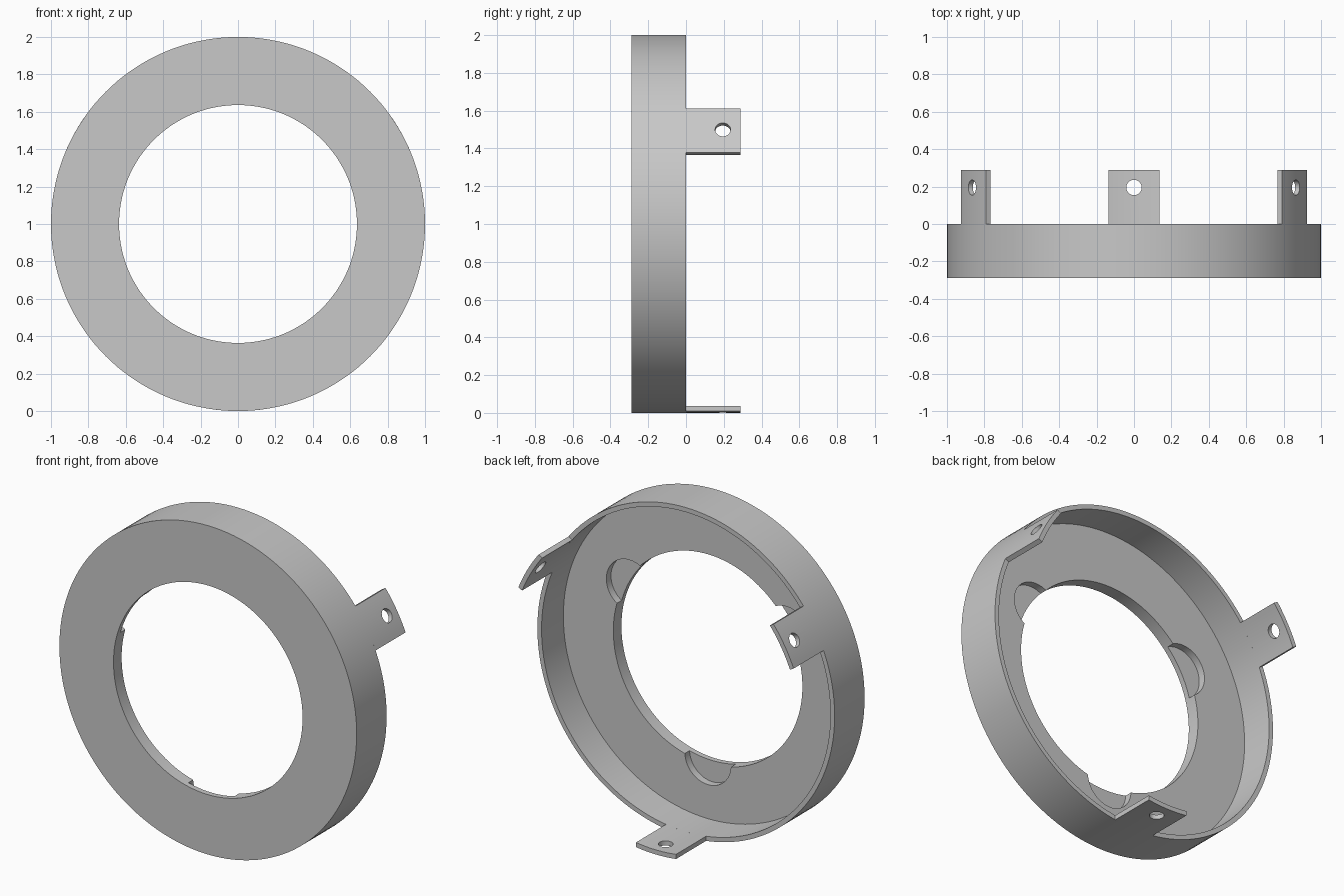
import bpy, bmesh
from math import sin, cos, pi, radians, asin
from mathutils import Matrix

if "Cube" in bpy.data.objects:
    bpy.data.objects.remove(bpy.data.objects["Cube"])

OUTER, WALL, HOLE = 1.0, 0.972, 0.636       # radii
FRONT, FLOOR, BACK = -0.288, -0.21, 0.288   # depths along y
TAB_HALF = 0.135
SEGMENTS = 144
TURNS = {"lower": 0, "left": radians(-120), "right": radians(120)}

grey = bpy.data.materials.new("plain grey")
grey.use_nodes = True
colour = (0.58, 0.58, 0.58, 1)
grey.diffuse_color = colour
grey.node_tree.nodes["Principled BSDF"].inputs["Base Color"].default_value = colour


def make_object(name, bm):
    bmesh.ops.recalc_face_normals(bm, faces=bm.faces)
    mesh = bpy.data.meshes.new(name)
    bm.to_mesh(mesh)
    bm.free()
    mesh.materials.append(grey)
    obj = bpy.data.objects.new(name, mesh)
    bpy.context.collection.objects.link(obj)
    obj.location.z = OUTER
    return obj


def activate(obj):
    bpy.ops.object.select_all(action='DESELECT')
    obj.select_set(True)
    bpy.context.view_layer.objects.active = obj


def cylinder(name, radius, depth, matrix):
    bm = bmesh.new()
    bmesh.ops.create_cone(bm, cap_ends=True, segments=48, radius1=radius,
                          radius2=radius, depth=depth, matrix=matrix)
    obj = make_object(name, bm)
    obj.hide_render = True
    return obj


def cut(target, cutter):
    bpy.context.view_layer.update()
    mod = target.modifiers.new("cut", 'BOOLEAN')
    mod.operation, mod.solver, mod.object = 'DIFFERENCE', 'EXACT', cutter
    activate(target)
    bpy.ops.object.modifier_apply(modifier=mod.name)
    bpy.data.objects.remove(cutter)


def finish(obj):
    activate(obj)
    bpy.ops.object.shade_smooth_by_angle(angle=radians(30))


# Ring: L-shaped section turned around the y axis
section = [(HOLE, FRONT), (OUTER, FRONT), (OUTER, 0), (WALL, 0),
           (WALL, FLOOR), (HOLE, FLOOR)]
bm = bmesh.new()
loops = []
for i in range(SEGMENTS):
    a = 2 * pi * i / SEGMENTS
    loops.append([bm.verts.new((r * cos(a), y, r * sin(a))) for r, y in section])
for i, here in enumerate(loops):
    there = loops[(i + 1) % SEGMENTS]
    for j in range(len(section)):
        k = (j + 1) % len(section)
        bm.faces.new((here[j], here[k], there[k], there[j]))
ring = make_object("ring_housing", bm)

# Round pockets sunk into the floor beside the opening
for side, turn in TURNS.items():
    place = Matrix.Translation((0, -0.155, -0.61)) @ Matrix.Rotation(pi / 2, 4, 'X')
    cutter = cylinder("pocket_cutter", 0.155, 0.2, place)
    cutter.rotation_euler.y = turn
    cut(ring, cutter)
finish(ring)


# Mounting tabs: curved strips with parallel sides and a screw hole
def arc(bm, radius, steps=12):
    half = asin(TAB_HALF / radius)
    angles = [half * (2 * i / steps - 1) for i in range(steps + 1)]
    return [bm.verts.new((radius * sin(a), 0, -radius * cos(a))) for a in angles]


for side, turn in TURNS.items():
    bm = bmesh.new()
    outline = bm.faces.new(arc(bm, OUTER) + arc(bm, WALL)[::-1])
    grown = bmesh.ops.extrude_face_region(bm, geom=[outline], use_keep_orig=True)
    verts = [v for v in grown["geom"] if isinstance(v, bmesh.types.BMVert)]
    bmesh.ops.translate(bm, vec=(0, BACK, 0), verts=verts)
    tab = make_object(side + "_mounting_tab", bm)
    cut(tab, cylinder("screw_cutter", 0.041, 0.3, Matrix.Translation((0, 0.195, -1))))
    tab.rotation_euler.y = turn
    finish(tab)
